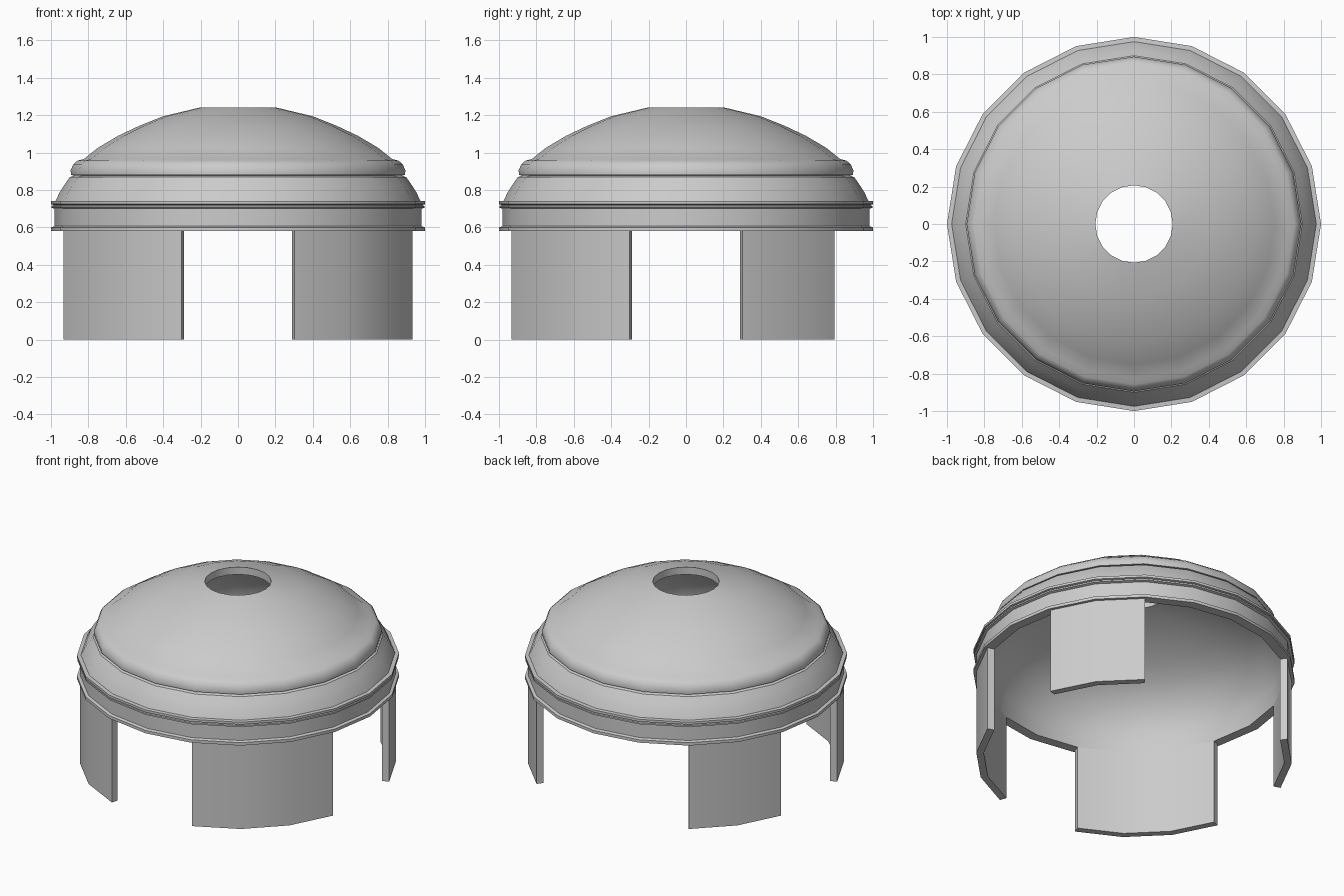
import bpy, bmesh
from math import sin, cos, radians

if "Cube" in bpy.data.objects:
    bpy.data.objects.remove(bpy.data.objects["Cube"])

SIDES = 20
STEP = 360 / SIDES


def sweep(name, profile, start=0, end=360):
    """Turn a closed (radius, height) profile around z between two angles."""
    full = end - start == 360
    count = round((end - start) / STEP)
    bm = bmesh.new()
    rings = []
    for i in range(count if full else count + 1):
        a = radians(start + i * STEP)
        rings.append([bm.verts.new((r * cos(a), r * sin(a), z)) for r, z in profile])
    n = len(profile)
    for i in range(count):
        a, b = rings[i], rings[(i + 1) % len(rings)]
        for j in range(n):
            k = (j + 1) % n
            bm.faces.new((a[j], b[j], b[k], a[k]))
    if not full:
        bm.faces.new(rings[0])
        bm.faces.new(rings[-1])
    bmesh.ops.recalc_face_normals(bm, faces=bm.faces)
    mesh = bpy.data.meshes.new(name)
    bm.to_mesh(mesh)
    bm.free()
    obj = bpy.data.objects.new(name, mesh)
    bpy.context.collection.objects.link(obj)
    bpy.ops.object.select_all(action='DESELECT')
    obj.select_set(True)
    bpy.context.view_layer.objects.active = obj
    bpy.ops.object.shade_smooth_by_angle(angle=radians(30))
    return obj


# Domed cap: outer skin with bead, flared skirt and ribbed rim, then inner skin
outer = [(0.207, 1.24), (0.40, 1.194), (0.53, 1.142), (0.64, 1.09), (0.75, 1.025),
         (0.825, 0.965), (0.858, 0.957), (0.88, 0.938), (0.895, 0.905),
         (0.893, 0.88), (0.875, 0.877), (0.90, 0.868), (0.93, 0.825), (0.955, 0.785),
         (0.975, 0.742), (1.0, 0.74), (1.0, 0.724), (0.987, 0.72), (0.987, 0.718),
         (0.997, 0.715), (0.997, 0.705), (0.981, 0.70), (0.981, 0.606),
         (1.0, 0.60), (1.0, 0.58)]
inner = [(0.935, 0.58), (0.93, 0.70), (0.89, 0.80), (0.83, 0.89), (0.75, 0.965),
         (0.63, 1.04), (0.40, 1.144), (0.207, 1.19)]
sweep("domed_cap", outer + inner)

# Curved legs: two wide at the front, two narrower at the back
leg = [(0.935, 0), (0.981, 0), (0.981, 0.60), (0.935, 0.60)]
for name, start, end in (("front_left_leg", 198, 252), ("front_right_leg", 288, 342),
                         ("back_right_leg", 18, 54), ("back_left_leg", 126, 162)):
    sweep(name, leg, start, end)
